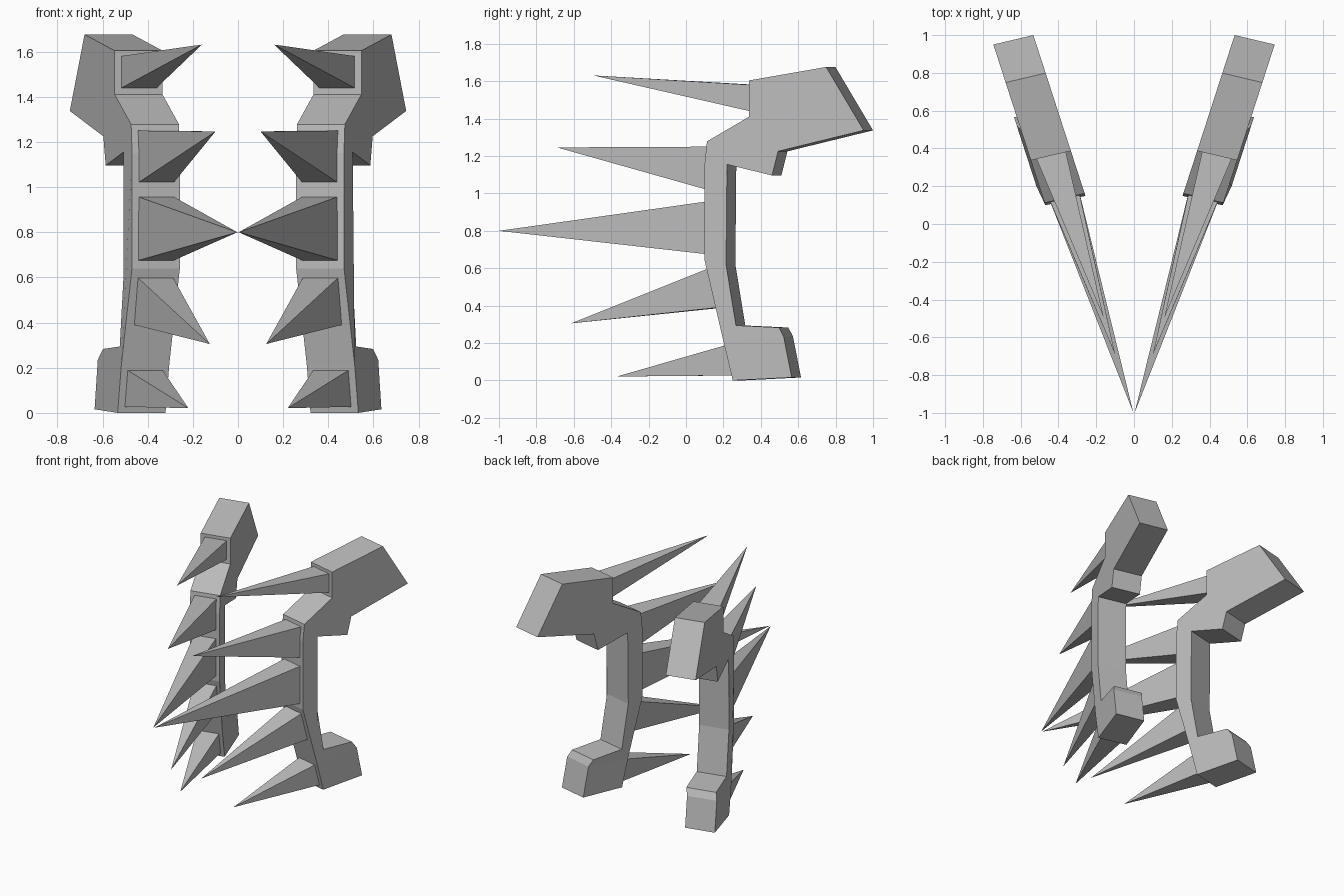
import bpy
import bmesh
from mathutils import Vector

cube = bpy.data.objects.get("Cube")
if cube:
    bpy.data.objects.remove(cube, do_unlink=True)

# Single flat material
grey = bpy.data.materials.new("plain grey")
grey.use_nodes = True
colour = (0.5, 0.5, 0.5, 1)
grey.diffuse_color = colour
grey.node_tree.nodes["Principled BSDF"].inputs["Base Color"].default_value = colour

ACROSS = Vector((-0.212, 0.05, 0))   # outer side to inner side
FOOT_TOP = 0.24                      # the foot flares outward below this height


def outer(y, z):
    """Point on the slanted outer side of the left bracket."""
    flare = 0.015 if z < FOOT_TOP else 0
    return Vector((0.437 + 0.324 * y + flare, y, z))


def make_object(name, bm, side):
    for v in bm.verts:
        v.co.x *= side
    bmesh.ops.recalc_face_normals(bm, faces=bm.faces)
    mesh = bpy.data.meshes.new(name)
    bm.to_mesh(mesh)
    bm.free()
    mesh.materials.append(grey)
    obj = bpy.data.objects.new(name, mesh)
    bpy.context.collection.objects.link(obj)


# Bracket side profile (y, z): head, hook, spine, then foot
UPPER = [(0.2, 0.21), (0.1, 0.64), (0.099, 1.15), (0.112, 1.278),
         (0.337, 1.41), (0.337, 1.604), (0.749, 1.676), (0.95, 1.337),
         (0.492, 1.225), (0.46, 1.096), (0.219, 1.155), (0.214, 0.62),
         (0.267, 0.294), (0.497, 0.283), (0.522, 0.235)]
LOWER = [(0.565, 0.016), (0.25, 0)]


def bracket(name, side):
    bm = bmesh.new()
    profile = UPPER + LOWER
    out = [bm.verts.new(outer(*p)) for p in profile]
    inn = [bm.verts.new(outer(*p) + ACROSS) for p in profile]
    n = len(UPPER)
    for ring in (out, inn):
        bm.faces.new(ring[:n])
        bm.faces.new(ring[n - 1:] + ring[:1])
    for i in range(len(profile)):
        j = (i + 1) % len(profile)
        bm.faces.new((out[i], out[j], inn[j], inn[i]))
    make_object(name, bm, side)


def spike(name, side, top, bottom, tip):
    """Four-sided spike on an inset base on the bracket's front."""
    bm = bmesh.new()
    sink = Vector((0, 0.006, 0))
    base = [bm.verts.new(outer(*p) + ACROSS * t + sink)
            for p, t in ((top, 0.13), (top, 0.87), (bottom, 0.87), (bottom, 0.13))]
    apex = bm.verts.new(tip)
    bm.faces.new(base)
    for i in range(4):
        bm.faces.new((base[i], base[(i + 1) % 4], apex))
    make_object(name, bm, side)


# Spikes: base top (y, z), base bottom (y, z), tip
SPIKES = {
    "head_spike": ((0.337, 1.58), (0.337, 1.438), (0.16, -0.497, 1.631)),
    "upper_spike": ((0.109, 1.25), (0.099, 1.02), (0.1, -0.69, 1.246)),
    "middle_spike": ((0.099, 0.957), (0.1, 0.675), (0.003, -1, 0.8)),
    "lower_spike": ((0.11, 0.6), (0.158, 0.39), (0.125, -0.615, 0.305)),
    "foot_spike": ((0.205, 0.19), (0.244, 0.027), (0.22, -0.37, 0.021)),
}

for label, side in (("left", 1), ("right", -1)):
    bracket(label + "_bracket", side)
    for part, shape in SPIKES.items():
        spike(label + "_" + part, side, *shape)
